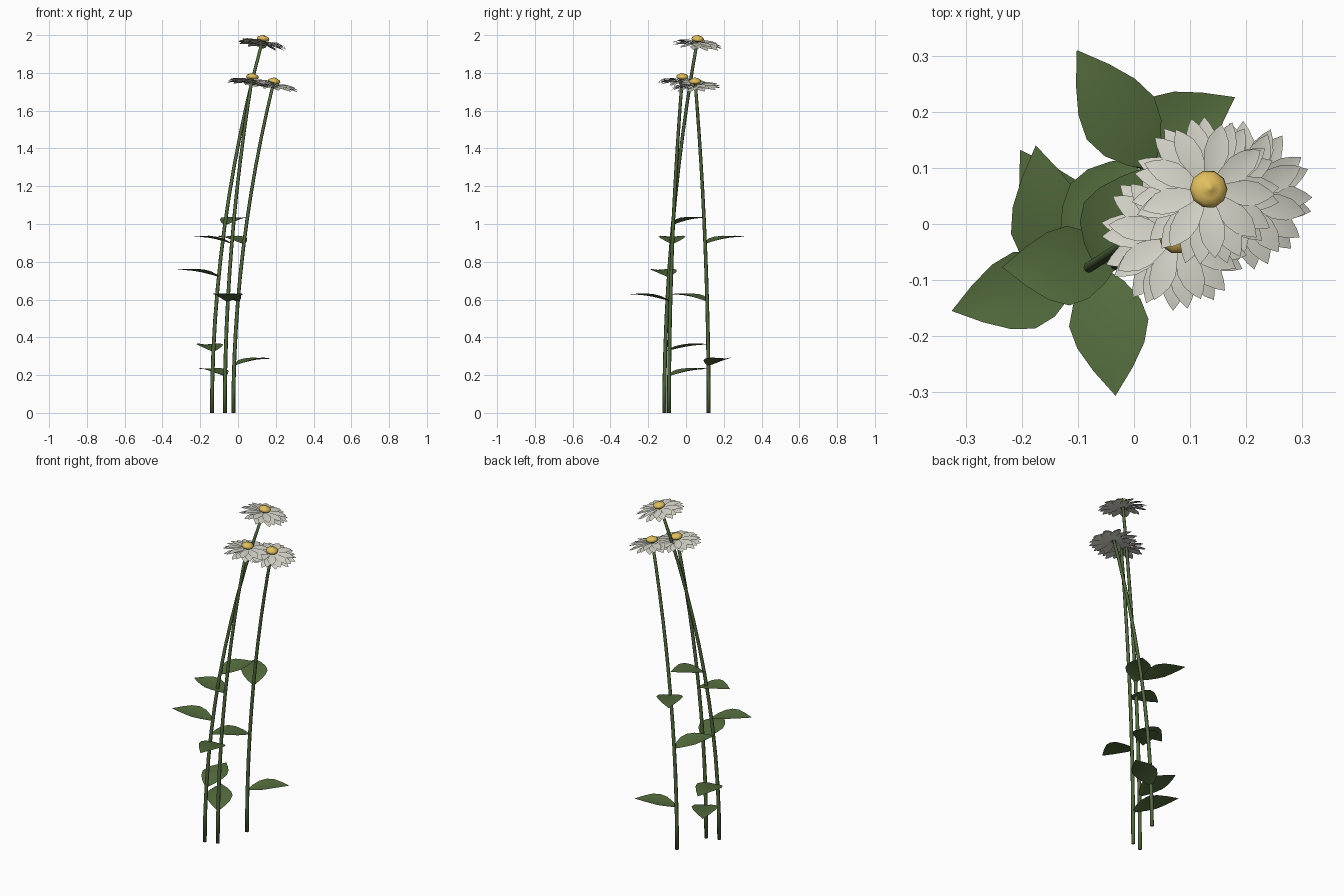
import bpy, bmesh, math
from mathutils import Vector, Matrix

if "Cube" in bpy.data.objects:
    bpy.data.objects.remove(bpy.data.objects["Cube"])


def material(name, rgb):
    m = bpy.data.materials.new(name)
    m.diffuse_color = (*rgb, 1)
    m.use_nodes = True
    m.node_tree.nodes["Principled BSDF"].inputs["Base Color"].default_value = m.diffuse_color
    return m


STEM = material("stem green", (0.085, 0.14, 0.05))
LEAF = material("leaf green", (0.088, 0.15, 0.047))
PETAL = material("petal white", (0.68, 0.67, 0.59))
GOLD = material("centre yellow", (0.74, 0.51, 0.11))


def finish(bm, name, mat):
    me = bpy.data.meshes.new(name)
    bm.to_mesh(me)
    bm.free()
    for p in me.polygons:
        p.use_smooth = True
    me.materials.append(mat)
    ob = bpy.data.objects.new(name, me)
    bpy.context.collection.objects.link(ob)
    return ob


def blade(bm, mat, rows):
    """Pointed blade along local +x; rows of (x, half width, mid z, edge z)."""
    prev = None
    for x, w, zm, ze in rows:
        pts = [(x, -w, ze), (x, 0, zm), (x, w, ze)] if w > 0 else [(x, 0, zm)]
        cur = [bm.verts.new(mat @ Vector(p)) for p in pts]
        if prev and len(cur) == 3:
            for i in (0, 1):
                bm.faces.new((prev[i], cur[i], cur[i + 1], prev[i + 1]))
        elif prev:
            for i in (0, 1):
                bm.faces.new((prev[i], cur[0], prev[i + 1]))
        prev = cur


def stem_point(base, top, z):
    """Stems start upright and bend steadily towards the flower."""
    t = z / top.z
    return Vector((base[0] + (top.x - base[0]) * t * t,
                   base[1] + (top.y - base[1]) * t * t, z))


def make_stem(name, base, top, sides=8, steps=12):
    bm = bmesh.new()
    rings = []
    for k in range(steps + 1):
        c = stem_point(base, top, top.z * k / steps)
        r = 0.0105 - 0.002 * k / steps
        rings.append([bm.verts.new(c + Vector((r * math.cos(a), r * math.sin(a), 0)))
                      for a in (2 * math.pi * i / sides for i in range(sides))])
    for a, b in zip(rings, rings[1:]):
        for i in range(sides):
            j = (i + 1) % sides
            bm.faces.new((a[i], a[j], b[j], b[i]))
    bm.faces.new(rings[0][::-1])
    bm.faces.new(rings[-1])
    finish(bm, name, STEM)


# leaf outline: fraction of length, half width, mid height, edge height
LEAF_ROWS = [(0, .006, 0, 0), (.1, .034, .007, .014), (.25, .060, .016, .029),
             (.42, .071, .025, .038), (.6, .060, .032, .043),
             (.79, .035, .036, .041), (1, 0, .037, .037)]


def make_leaf(name, start, tip):
    d = Vector((tip[0] - start.x, tip[1] - start.y, 0))
    bm = bmesh.new()
    m = Matrix.Translation(start) @ Matrix.Rotation(math.atan2(d.y, d.x), 4, 'Z')
    blade(bm, m, [(t * d.length, w, zm, ze) for t, w, zm, ze in LEAF_ROWS])
    finish(bm, name, LEAF)


PETAL_ROWS = [(.1, .007, 0), (.32, .016, .004), (.55, .023, .004),
              (.75, .020, .001), (.9, .010, -.003), (1, 0, -.006)]


def make_flower(name, centre, lean, spin):
    n = Vector((lean[0], lean[1], 1)).normalized()
    frame = Matrix.Translation(centre) @ Vector((0, 0, 1)).rotation_difference(n).to_matrix().to_4x4()
    # three overlapping layers of petals, each petal twisted to lap its neighbour
    bm = bmesh.new()
    for layer, (radius, z, droop, count) in enumerate([(.134, -.014, 1.0, 11), (.132, -.007, .7, 11),
                                                       (.122, .001, .5, 9)]):
        for i in range(count):
            a = 2 * math.pi * (i + layer / 3) / count + spin
            m = frame @ Matrix.Rotation(a, 4, 'Z') @ Matrix.Translation((0, 0, z)) \
                @ Matrix.Rotation(0.14, 4, 'X')
            blade(bm, m, [(t * radius, w, h * droop, h * droop + w * .12) for t, w, h in PETAL_ROWS])
    finish(bm, name + "_petals", PETAL)
    # domed centre with a small button on top
    bm = bmesh.new()
    sides = 10
    rings = []
    for r, z in [(.012, .006), (.029, .011), (.034, .020), (.029, .029), (.018, .035), (.008, .037), (.006, .040)]:
        rings.append([bm.verts.new(frame @ Vector((r * math.cos(a), r * math.sin(a), z)))
                      for a in (2 * math.pi * i / sides for i in range(sides))])
    for a, b in zip(rings, rings[1:]):
        for i in range(sides):
            j = (i + 1) % sides
            bm.faces.new((a[i], a[j], b[j], b[i]))
    bm.faces.new(rings[0][::-1])
    bm.faces.new(rings[-1])
    finish(bm, name + "_centre", GOLD)


# each plant: stem base, flower centre, leaves as (height on stem, tip x, tip y)
PLANTS = {
    "tall": ((-.138, -.115), Vector((.13, .06, 1.96)),
             [(.325, -.175, .14), (.72, -.325, -.155), (.995, .03, .105)]),
    "middle": ((-.07, -.09), Vector((.075, -.02, 1.759)),
               [(.195, -.203, .132), (.59, -.033, -.306), (.895, -.235, -.077)]),
    "short": ((-.025, .12), Vector((.188, .049, 1.735)),
              [(.25, .18, .226), (.59, -.13, -.08), (.895, -.102, .31)]),
}
for k, (name, (base, top, leaves)) in enumerate(PLANTS.items()):
    make_stem(name + "_stem", base, top + Vector((0, 0, .012)))
    lean = ((top.x - base[0]) * .58, (top.y - base[1]) * .58)
    make_flower(name + "_flower", top, lean, math.pi / 2 + .25 * k)
    for i, (z, tx, ty) in enumerate(leaves):
        make_leaf(f"{name}_leaf_{i + 1}", stem_point(base, top, z), (tx, ty))
